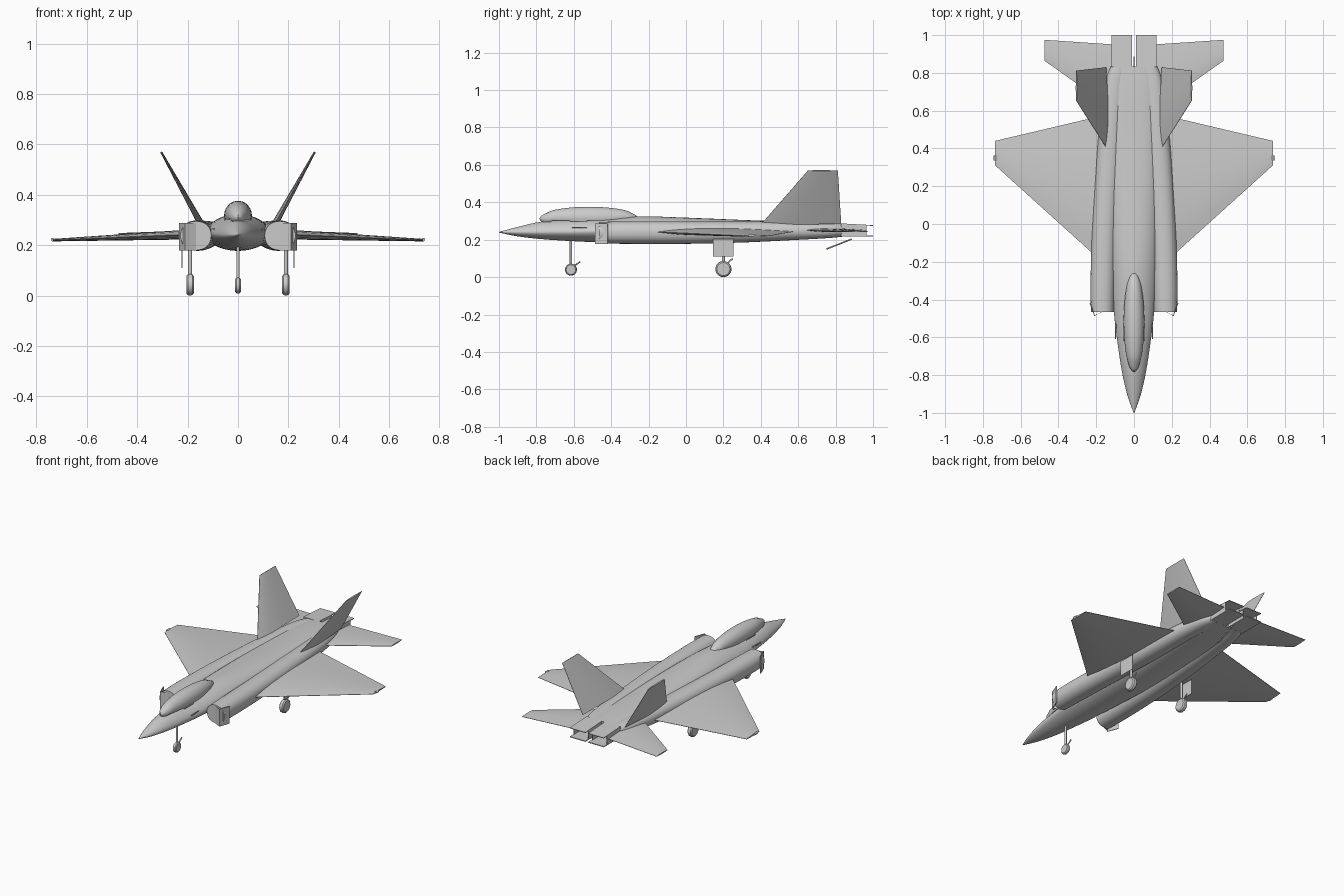
import bpy, bmesh, math
from mathutils import Vector

if "Cube" in bpy.data.objects:
    bpy.data.objects.remove(bpy.data.objects["Cube"])


def finish(name, bm, mirror=False, smooth=True, angle=35):
    bmesh.ops.recalc_face_normals(bm, faces=bm.faces)
    me = bpy.data.meshes.new(name)
    bm.to_mesh(me)
    bm.free()
    ob = bpy.data.objects.new(name, me)
    bpy.context.collection.objects.link(ob)
    if smooth:
        bpy.ops.object.select_all(action='DESELECT')
        ob.select_set(True)
        bpy.context.view_layer.objects.active = ob
        bpy.ops.object.shade_smooth_by_angle(angle=math.radians(angle))
    if mirror:
        ob.modifiers.new("mirror", 'MIRROR')
    return ob


def skin(bm, rings):
    rows = [[bm.verts.new(p) for p in r] for r in rings]
    n = len(rows[0])
    for a, b in zip(rows, rows[1:]):
        for i in range(n):
            j = (i + 1) % n
            bm.faces.new((a[i], a[j], b[j], b[i]))
    bm.faces.new(rows[0])
    bm.faces.new(rows[-1])


def smooth_stations(st, steps=4):
    # Catmull-Rom refinement of the station list
    out = []
    for i in range(len(st) - 1):
        p = [st[max(i - 1, 0)], st[i], st[i + 1], st[min(i + 2, len(st) - 1)]]
        for k in range(steps):
            t = k / steps
            out.append([b + .5 * t * (c - a + t * (2*a - 5*b + 4*c - d + t * (3*(b - c) + d - a)))
                        for a, b, c, d in zip(*p)])
    return out + [list(st[-1])]


def loft(name, stations, n=40, mirror=False):
    # station: y, centre x, half width, low z, mid z, high z, exponent
    bm = bmesh.new()
    rings = []
    for y, cx, hw, lo, mid, hi, e in smooth_stations(stations):
        ring = []
        for i in range(n):
            a = 2 * math.pi * i / n
            c, s = math.cos(a), math.sin(a)
            h = hi - mid if s > 0 else mid - lo
            ring.append((cx + hw * math.copysign(abs(c) ** (2 / e), c), y,
                         mid + h * math.copysign(abs(s) ** (2 / e), s)))
        rings.append(ring)
    skin(bm, rings)
    return finish(name, bm, mirror)


def surface(name, root, tip, n=8):
    # each end: x, z, leading y, trailing y, thickness ; thickness across the span
    bm = bmesh.new()
    span = Vector((tip[0] - root[0], 0, tip[1] - root[1])).normalized()
    nrm = Vector((-span.z, 0, span.x))
    rings = []
    for x, z, y0, y1, t in (root, tip):
        prof = [(i / n, .5 * t * math.sin(math.pi * (i / n) ** .8) + .001) for i in range(n + 1)]
        loop = prof + [(u, -h) for u, h in reversed(prof)]
        rings.append([Vector((x, y0 + (y1 - y0) * u, z)) + nrm * h for u, h in loop])
    skin(bm, rings)
    return finish(name, bm, True)


def rod(name, a, b, r, mirror=False, n=12):
    a, b = Vector(a), Vector(b)
    d = (b - a).normalized()
    u = d.orthogonal().normalized()
    v = d.cross(u)
    bm = bmesh.new()
    skin(bm, [[p + r * (u * math.cos(2*math.pi*i/n) + v * math.sin(2*math.pi*i/n))
               for i in range(n)] for p in (a, b)])
    return finish(name, bm, mirror)


def plate(name, outline, offset, mirror=True):
    bm = bmesh.new()
    o = Vector(offset)
    skin(bm, [[Vector(p) for p in outline], [Vector(p) + o for p in outline]])
    return finish(name, bm, mirror, smooth=False)


def wheel(name, x, y, z, r, w, mirror=False, n=28):
    bm = bmesh.new()
    prof = [(-.5, .55), (-.5, .8), (-.3, .96), (0, 1), (.3, .96), (.5, .8), (.5, .55)]
    skin(bm, [[(x + w * a, y + r * b * math.cos(2*math.pi*i/n), z + r * b * math.sin(2*math.pi*i/n))
               for i in range(n)] for a, b in prof])
    return finish(name, bm, mirror)


# Body and engine housings
loft("fuselage", [
    (-1.0, 0, .002, .238, .24, .242, 1.7), (-.9, 0, .037, .218, .24, .268, 1.7),
    (-.77, 0, .066, .203, .24, .297, 1.7), (-.6, 0, .091, .192, .242, .308, 1.7),
    (-.46, 0, .107, .186, .245, .314, 1.7), (-.25, 0, .12, .18, .25, .325, 1.8),
    (0, 0, .125, .178, .25, .318, 2.1), (.4, 0, .125, .192, .25, .302, 2.5),
    (.7, 0, .12, .207, .25, .294, 2.8), (.835, 0, .105, .216, .25, .287, 3)])
loft("engine_housing", [
    (-.465, .167, .061, .18, .238, .295, 2.2), (-.3, .165, .065, .178, .238, .298, 2.2),
    (0, .155, .066, .178, .24, .298, 2.2), (.3, .137, .065, .185, .243, .297, 2.2),
    (.55, .12, .06, .197, .246, .295, 2.2), (.75, .1, .053, .208, .248, .29, 2.3),
    (.835, .075, .048, .216, .25, .285, 2.5)], mirror=True)

# Canopy: stretched ball with a flat underside
bm = bmesh.new()
bmesh.ops.create_uvsphere(bm, u_segments=32, v_segments=20, radius=1)
for v in bm.verts:
    v.co = (v.co.x * .055, -.518 + v.co.y * .265, max(.302, .318 + v.co.z * .058) if abs(v.co.y) < .8
            else .312 + v.co.z * .058)
finish("canopy", bm)

# Lifting surfaces
surface("wing", (.15, .244, -.218, .578, .04), (.735, .22, .31, .44, .008))
surface("tailplane", (.1, .252, .6, .95, .018), (.475, .244, .865, .975, .006))
surface("tail_fin", (.148, .287, .405, .83, .024), (.305, .57, .652, .812, .006))
rod("wingtip_light", (.736, .335, .222), (.736, .362, .222), .007, True)

# Intake lips
for nm, a, b in (("outer", (.235, -.42), (.21, -.487)), ("inner", (.21, -.487), (.163, -.463))):
    plate(f"intake_lip_{nm}", [(a[0], a[1], .178), (b[0], b[1], .178), (b[0], b[1], .288), (a[0], a[1], .288)],
          (-.003, .004, 0))

# Flat nozzles: upper and lower flaps with a core box
plate("nozzle_upper_flap", [(.01, .83, .281), (.01, 1.0, .274), (.01, 1.0, .278), (.01, .83, .287)], (.11, 0, 0))
plate("nozzle_lower_flap", [(.01, .83, .217), (.01, 1.0, .218), (.01, 1.0, .223), (.01, .83, .223)], (.11, 0, 0))
plate("nozzle_core", [(.014, .83, .223), (.014, .87, .223), (.014, .87, .281), (.014, .83, .281)], (.102, 0, 0))
for nm, x in (("inner", .012), ("outer", .115)):
    plate(f"nozzle_wall_{nm}", [(x, .83, .22), (x, .965, .22), (x, .965, .278), (x, .83, .283)], (.004, 0, 0))

# Landing gear
wheel("nose_wheel", 0, -.615, .04, .032, .022)
rod("nose_strut", (0, -.615, .04), (0, -.615, .22), .007)
rod("nose_link", (0, -.605, .055), (0, -.565, .083), .004)
wheel("main_wheel", .19, .2, .043, .043, .03, True)
rod("main_strut", (.19, .2, .045), (.19, .2, .22), .008, True)
rod("main_link", (.19, .21, .065), (.19, .25, .1), .004, True)
plate("gear_door", [(.221, .145, .11), (.221, .255, .11), (.221, .255, .205), (.221, .145, .205)], (.003, 0, 0))

# Small fittings
rod("tail_hook", (0, .75, .15), (0, .885, .203), .004)
rod("side_probe", (.096, -.53, .265), (.099, -.61, .265), .003, True)
plate("canopy_rail", [(.05, -.62, .298), (.05, -.53, .298), (.05, -.53, .303), (.05, -.62, .303)], (.006, 0, 0))
